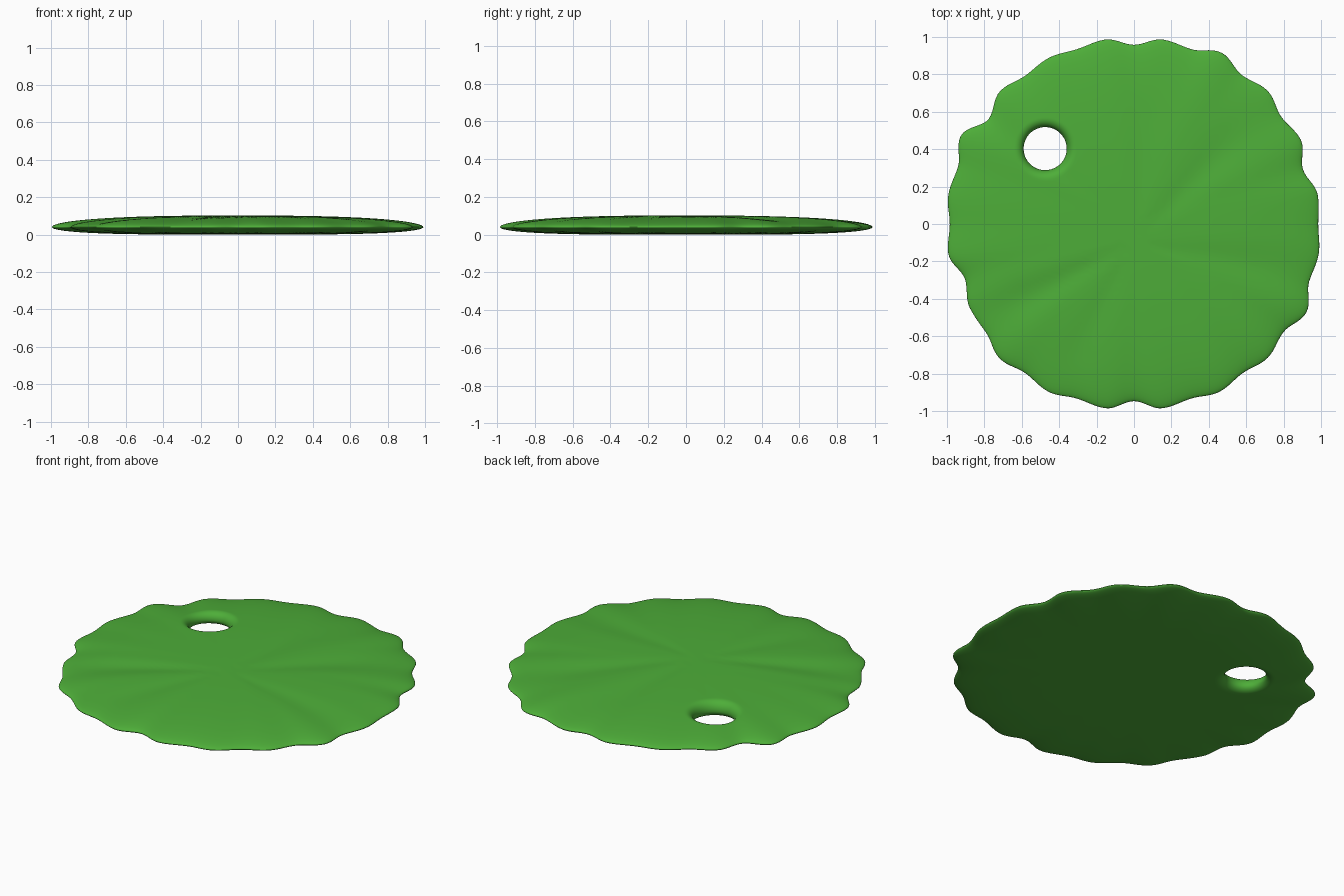
import bpy, bmesh, math

if "Cube" in bpy.data.objects:
    bpy.data.objects.remove(bpy.data.objects["Cube"])

SEG, RINGS = 280, 64
HX, HY, HR = -0.475, 0.405, 0.115   # hole
MID = 0.045                         # height of the thin rim

# outline radius every 9 degrees (notch, bump, notch, ...)
RADII = [0.985, 0.995, 0.95, 1.0, 0.975, 1.01, 0.985, 1.03, 0.985, 1.0,
         0.96, 1.0, 0.985, 1.0, 0.985, 1.01, 0.96, 1.04, 0.99, 1.005,
         0.985, 1.005, 0.95, 0.985, 0.98, 1.015, 0.985, 1.005, 0.98, 0.995,
         0.945, 0.995, 0.98, 1.005, 0.985, 1.01, 0.985, 1.035, 0.985, 1.0]
# radial creases: angle, width (degrees), depth
CREASES = [(47, 9, 0.013), (84, 9, 0.008), (-10, 9, 0.009),
           (207, 8, 0.016), (242, 9, 0.009)]


def outline(a):
    t = (math.degrees(a) % 360) / 9
    i = int(t)
    f = (1 - math.cos(math.pi * (t - i))) / 2
    return RADII[i % 40] * (1 - f) + RADII[(i + 1) % 40] * f


def height(x, y, top):
    a = math.atan2(y, x)
    rho = min(1, math.hypot(x, y) / outline(a))
    d = max(0, math.hypot(x - HX, y - HY) - HR)
    lip = math.sqrt(max(0, 1 - (1 - min(1, d / 0.05)) ** 2))
    if not top:
        return MID - 0.04 * math.sqrt(max(0, 1 - rho ** 4)) * lip
    f = math.sqrt(max(0, 1 - rho ** 2.6))
    z = 0.062 * f
    ang = math.degrees(math.atan2(y + 0.1, x))
    for c, w, dep in CREASES:
        q = (ang - c + 180) % 360 - 180
        z -= dep * math.exp(-(q / w) ** 2) * f * min(1, 1.5 * math.hypot(x, y + 0.1))
    return MID + z * lip


# leaf: rings blending from the hole edge to the scalloped rim, top and bottom
bm = bmesh.new()


def ring(s, top):
    vs = []
    for k in range(SEG):
        a = 2 * math.pi * k / SEG
        R = outline(a)
        x = (1 - s) * (HX + HR * math.cos(a)) + s * R * math.cos(a)
        y = (1 - s) * (HY + HR * math.sin(a)) + s * R * math.sin(a)
        z = MID if s in (0, 1) else height(x, y, top)
        vs.append(bm.verts.new((x, y, z)))
    return vs


steps = [(1 - math.cos(math.pi * i / RINGS)) / 2 for i in range(RINGS + 1)]
steps[-1] = 1
loops = [ring(s, True) for s in steps] + [ring(s, False) for s in steps[-2:0:-1]]
for i, lo in enumerate(loops):
    hi = loops[(i + 1) % len(loops)]
    for k in range(SEG):
        n = (k + 1) % SEG
        bm.faces.new((lo[k], hi[k], hi[n], lo[n]))
bmesh.ops.recalc_face_normals(bm, faces=bm.faces)
low = min(v.co.z for v in bm.verts)
for v in bm.verts:
    v.co.z -= low
    v.co.y -= 0.002
for f in bm.faces:
    f.smooth = True

me = bpy.data.meshes.new("lily_pad")
bm.to_mesh(me)
bm.free()
mat = bpy.data.materials.new("leaf green")
mat.diffuse_color = (0.075, 0.42, 0.04, 1)
mat.use_nodes = True
mat.node_tree.nodes["Principled BSDF"].inputs["Base Color"].default_value = mat.diffuse_color
me.materials.append(mat)
pad = bpy.data.objects.new("lily_pad", me)
bpy.context.collection.objects.link(pad)
